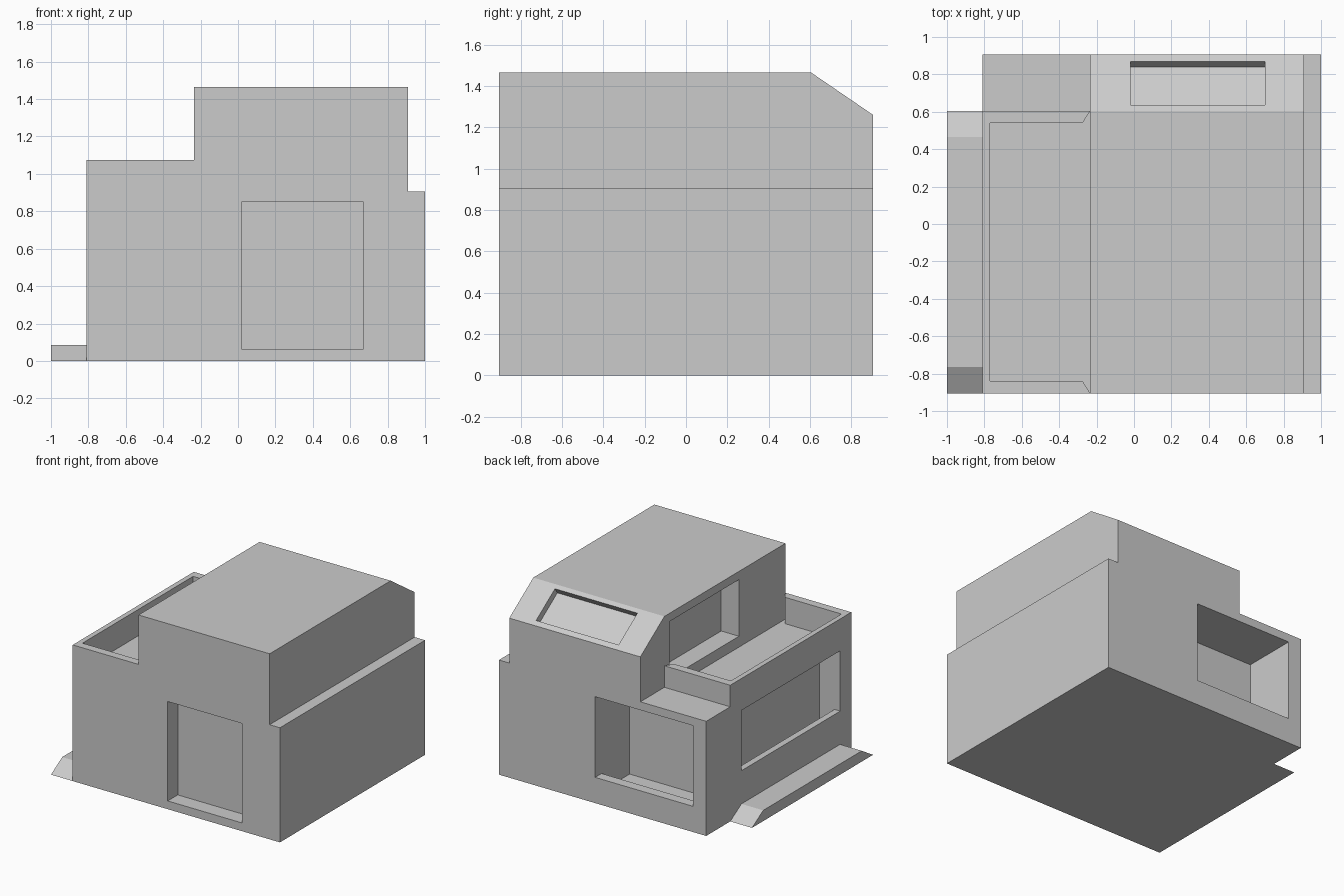
import bpy, bmesh
from mathutils import Vector

if "Cube" in bpy.data.objects:
    bpy.data.objects.remove(bpy.data.objects["Cube"])


def prism(name, axis, profile, lo, hi):
    """Extrude a 2D profile along an axis: 'x' takes (y, z), 'y' takes (x, z), 'z' takes (x, y)."""
    place = {'x': lambda p, t: (t, p[0], p[1]),
             'y': lambda p, t: (p[0], t, p[1]),
             'z': lambda p, t: (p[0], p[1], t)}[axis]
    bm = bmesh.new()
    face = bm.faces.new([bm.verts.new(place(p, lo)) for p in profile])
    ext = bmesh.ops.extrude_face_region(bm, geom=[face])
    offset = Vector(place((0, 0), hi - lo))
    bmesh.ops.translate(bm, vec=offset,
                        verts=[v for v in ext['geom'] if isinstance(v, bmesh.types.BMVert)])
    bmesh.ops.recalc_face_normals(bm, faces=bm.faces)
    mesh = bpy.data.meshes.new(name)
    bm.to_mesh(mesh)
    bm.free()
    ob = bpy.data.objects.new(name, mesh)
    bpy.context.collection.objects.link(ob)
    return ob


def rect(a0, a1, b0, b1):
    return [(a0, b0), (a1, b0), (a1, b1), (a0, b1)]


def cut(target, cutter):
    mod = target.modifiers.new(cutter.name, 'BOOLEAN')
    mod.operation = 'DIFFERENCE'
    mod.solver = 'EXACT'
    mod.object = cutter
    bpy.context.view_layer.objects.active = target
    bpy.ops.object.modifier_apply(modifier=mod.name)
    bpy.data.objects.remove(cutter)


D = 0.905   # half depth of the house

# House body: stepped front silhouette pulled through the full depth
house = prism('house_body', 'y',
              [(-.81, 0), (1, 0), (1, .905), (.91, .905), (.91, 1.465),
               (-.235, 1.465), (-.235, 1.075), (-.81, 1.075)], -D, D)

# Lower ledge at the rear left corner
cut(house, prism('ledge_cut', 'x', rect(.605, 1.1, .905, 1.2), -1, -.235))

# Sloped rear edge of the roof
top, low = Vector((.605, 1.465)), Vector((D, 1.26))
slope = low - top
cut(house, prism('roof_slope_cut', 'x',
                 [top - slope, low + slope, (low + slope).to_tuple()[:1] + (1.8,)], -.5, 1.1))

# Sunken terrace, open towards the upper storey wall
cut(house, prism('terrace_cut', 'z',
                 [(-.77, -.84), (-.275, -.84), (-.235, -.904), (-.235, .604),
                  (-.275, .54), (-.77, .54)], .867, 1.3))

# Terrace window in the upper storey
cut(house, prism('terrace_window_cut', 'x', rect(-.325, .54, .953, 1.40), -.3, -.08))

# Front door recess
cut(house, prism('front_door_cut', 'y', rect(.02, .67, .065, .85), -1.1, -.78))

# Left window with a thin sill and lower floor behind it
cut(house, prism('left_window_cut', 'y',
                 [(-.95, .347), (-.76, .347), (-.76, .065), (-.627, .065),
                  (-.627, .823), (-.95, .823)], -.767, .465))

# Rear porch opening with a sill and lower floor behind it
cut(house, prism('rear_opening_cut', 'x',
                 [(1.1, .203), (.825, .203), (.825, .065), (.475, .065),
                  (.475, .84), (1.1, .84)], -.696, .16))

# Skylight sunk square into the roof slope
normal = Vector((-slope.y, slope.x)).normalized()
a, b = (top + slope * ((y - top.x) / slope.x) for y in (.635, .87))
cut(house, prism('skylight_cut', 'x',
                 [a - normal * .053, b - normal * .053, b + normal * .2, a + normal * .2],
                 -.02, .70))

# Low side step with ramped ends
prism('side_step', 'x', [(-D, 0), (.605, 0), (.465, .085), (-.765, .085)], -1, -.81)
